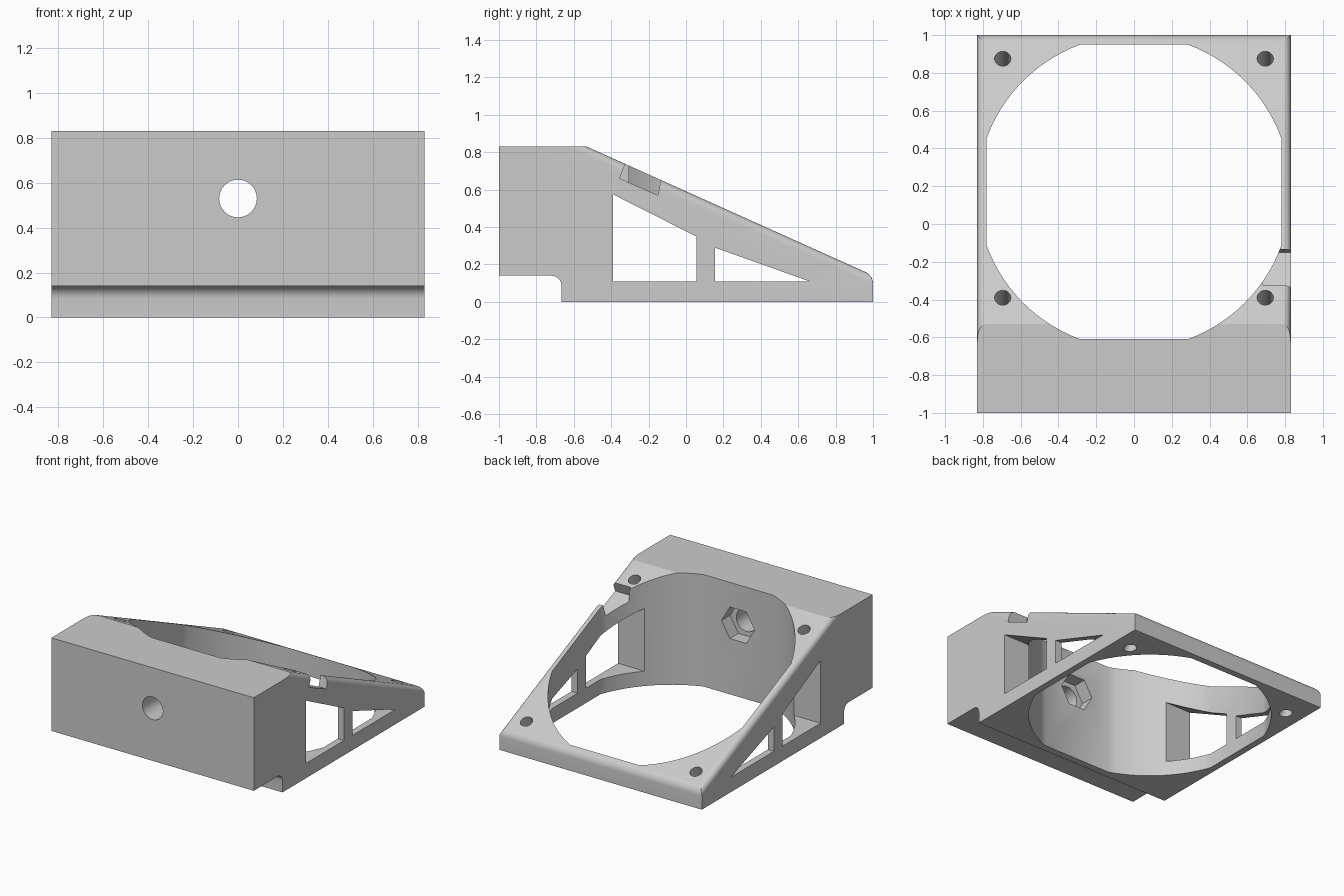
import bpy, bmesh, math
from mathutils import Matrix, Vector

cube = bpy.data.objects.get("Cube")
if cube:
    bpy.data.objects.remove(cube, do_unlink=True)

W = 0.83                      # half width
SLOPE = 0.45                  # fall of the sloping face
TILT = math.atan(SLOPE)


def top_z(y):
    return 0.83 - SLOPE * (y + 0.53)


def arc(cx, cy, r, a0, a1, n):
    return [(cx + r * math.cos(a0 + (a1 - a0) * i / n),
             cy + r * math.sin(a0 + (a1 - a0) * i / n)) for i in range(n + 1)]


def prism(name, points, axis, low, high):
    """Extrude a closed 2D outline along x, y or z."""
    place = {"x": lambda p, d: (d, p[0], p[1]),
             "y": lambda p, d: (p[0], d, p[1]),
             "z": lambda p, d: (p[0], p[1], d)}[axis]
    bm = bmesh.new()
    face = bm.faces.new([bm.verts.new(place(p, low)) for p in points])
    side = bmesh.ops.extrude_face_region(bm, geom=[face])
    shift = Vector(place((0, 0), high - low))
    bmesh.ops.translate(bm, vec=shift,
                        verts=[v for v in side["geom"] if isinstance(v, bmesh.types.BMVert)])
    bmesh.ops.recalc_face_normals(bm, faces=bm.faces)
    mesh = bpy.data.meshes.new(name)
    bm.to_mesh(mesh)
    bm.free()
    obj = bpy.data.objects.new(name, mesh)
    bpy.context.collection.objects.link(obj)
    return obj


def circle(x, y, r, n):
    return arc(x, y, r, 0, 2 * math.pi, n)[:-1]


def cut(cutter):
    """Subtract the cutter from the body, then discard it."""
    cutter.hide_render = True
    mod = body.modifiers.new("cut", "BOOLEAN")
    mod.operation, mod.solver, mod.object = "DIFFERENCE", "EXACT", cutter
    bpy.context.view_layer.objects.active = body
    bpy.ops.object.modifier_apply(modifier=mod.name)
    bpy.data.objects.remove(cutter, do_unlink=True)


def tilted(obj, x, y):
    """Stand a cutter square to the sloping face at x, y."""
    obj.data.transform(Matrix.Translation((x, y, top_z(y))) @ Matrix.Rotation(-TILT, 4, "X"))
    return obj


# Wedge body with a filleted step under the front
profile = [(-1, 0.14)] + arc(-0.72, 0.085, 0.055, math.pi / 2, 0, 8)
profile += [(-0.665, 0), (1, 0), (1, top_z(1)), (-0.53, 0.83), (-1, 0.83)]
body = prism("fan_mount_body", profile, "x", -W, W)

# Rounded side and back edges of the sloping face
bm = bmesh.new()
bm.from_mesh(body.data)
bm.normal_update()
slope_face = max(bm.faces, key=lambda f: f.normal.dot((0, math.sin(TILT), math.cos(TILT))))
rim = [e for e in slope_face.edges if not all(v.co.y < -0.5 for v in e.verts)]
bmesh.ops.bevel(bm, geom=rim, offset=0.04, segments=6, profile=0.5, affect="EDGES")
bm.to_mesh(body.data)
bm.free()

# Large vertical opening: a circle with four flattened sides
R, FLAT, CY = 0.83, 0.78, 0.17
a = math.acos(FLAT / R)
opening = []
for q in range(4):
    start = q * math.pi / 2
    opening += arc(0, CY, R, start + a, start + math.pi / 2 - a, 14)
cut(prism("opening_cutter", opening, "z", -0.5, 1.5))

# Side windows, right through both walls
windows = [[(-0.39, 0.11), (0.055, 0.11), (0.055, 0.35), (-0.39, 0.575)],
           [(0.155, 0.11), (0.66, 0.11), (0.155, 0.29)]]
for outline in windows:
    cut(prism("window_cutter", outline, "x", -1, 1))

# Front bolt hole with a hexagonal nut pocket inside
cut(prism("bolt_cutter", circle(0, 0.53, 0.084, 32), "y", -1.2, -0.4))
cut(prism("nut_cutter", circle(0, 0.53, 0.135, 6), "y", -0.71, -0.4))

# Corner screw holes, square to the slope
for x in (-0.695, 0.695):
    for y in (-0.39, 0.875):
        cut(tilted(prism("screw_cutter", circle(0, 0, 0.043, 24), "z", -0.3, 0.1), x, y))

# Cable notch in the left rim
notch = [(-0.278, 0.86), (-0.355, 0.66), (-0.15, 0.57), (-0.105, 0.80)]
cut(prism("notch_cutter", notch, "x", 0.68, 1))

# Finish
grey = bpy.data.materials.new("plain_grey")
grey.use_nodes = True
colour = (0.6, 0.6, 0.6, 1)
grey.diffuse_color = colour
grey.node_tree.nodes["Principled BSDF"].inputs["Base Color"].default_value = colour
body.data.materials.clear()
body.data.materials.append(grey)
bpy.ops.object.select_all(action="DESELECT")
body.select_set(True)
bpy.context.view_layer.objects.active = body
bpy.ops.object.shade_smooth_by_angle(angle=math.radians(22))
